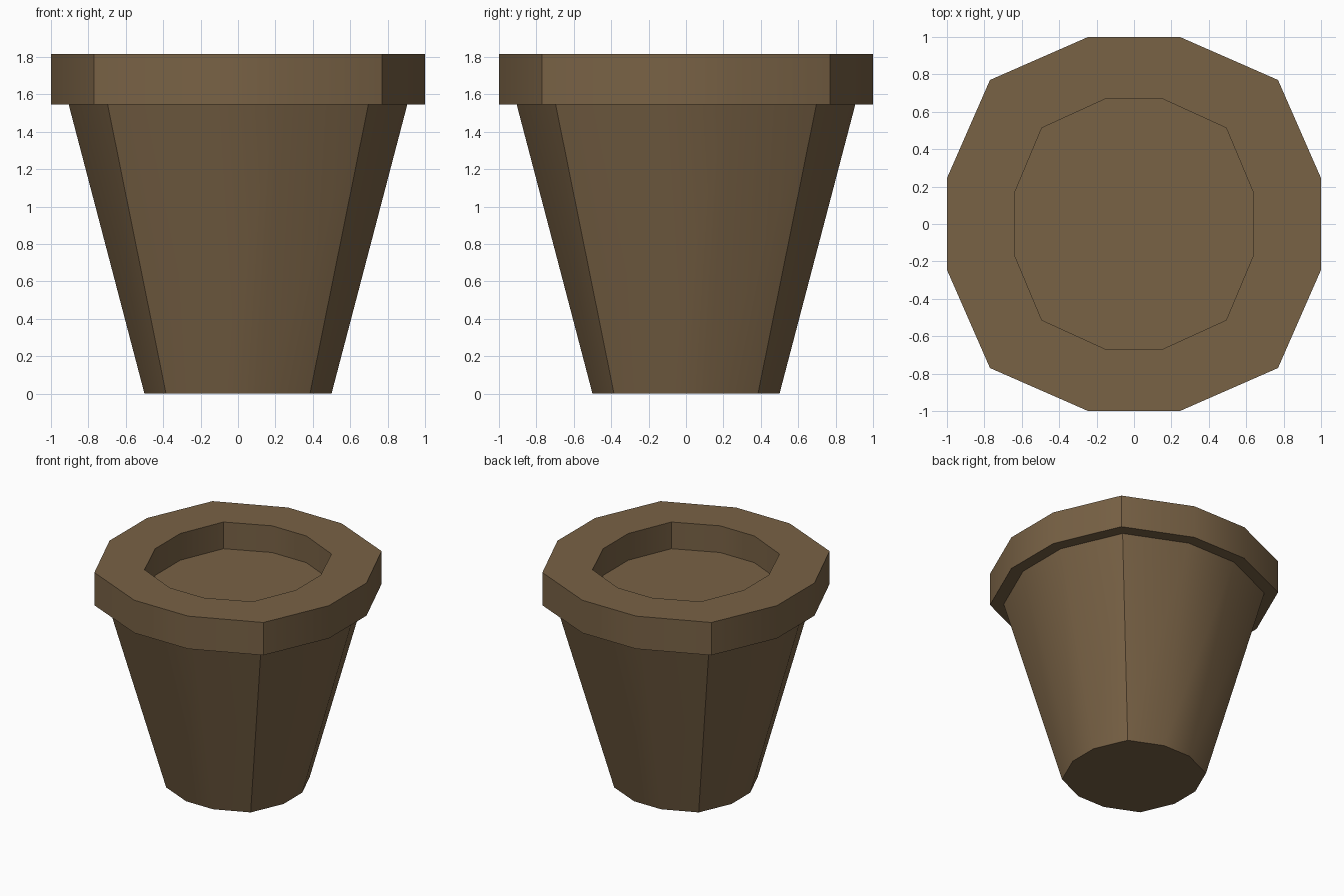
import bpy, bmesh

if "Cube" in bpy.data.objects:
    bpy.data.objects.remove(bpy.data.objects["Cube"])

mat = bpy.data.materials.new("brown_clay")
mat.diffuse_color = (0.19, 0.122, 0.06, 1)
mat.use_nodes = True
mat.node_tree.nodes["Principled BSDF"].inputs["Base Color"].default_value = mat.diffuse_color

# Twelve-sided outline of the pot at unit half-width
q = [(1, 0.245), (0.77, 0.77), (0.245, 1)]
OUTLINE = []
for i in range(4):
    OUTLINE += q
    q = [(-y, x) for x, y in q]


def lofted(name, rings, cap_start, cap_end):
    """Skin a list of (x half-width, y half-width, z) rings."""
    bm = bmesh.new()
    loops = [[bm.verts.new((x * sx, y * sy, z)) for x, y in OUTLINE]
             for sx, sy, z in rings]
    n = len(OUTLINE)
    for a, b in zip(loops, loops[1:]):
        for i in range(n):
            j = (i + 1) % n
            bm.faces.new((a[i], a[j], b[j], b[i]))
    if cap_start:
        bm.faces.new(loops[0][::-1])
    if cap_end:
        bm.faces.new(loops[-1])
    mesh = bpy.data.meshes.new(name)
    bm.to_mesh(mesh)
    bm.free()
    mesh.materials.append(mat)
    ob = bpy.data.objects.new(name, mesh)
    bpy.context.collection.objects.link(ob)
    bpy.ops.object.select_all(action='DESELECT')
    ob.select_set(True)
    bpy.context.view_layer.objects.active = ob
    bpy.ops.object.shade_smooth_by_angle(angle=0.5236)
    return ob


SOIL_Z = 1.595

# Tapered body, overhanging rim and inner wall
lofted("pot", [(0.5, 0.5, 0), (0.905, 0.905, 1.545), (1, 1, 1.545),
               (1, 1, 1.815), (0.64, 0.667, 1.815),
               (0.64, 0.667, SOIL_Z)], True, False)

# Flat fill inside the rim
lofted("soil", [(0.64, 0.667, SOIL_Z)], False, True)
